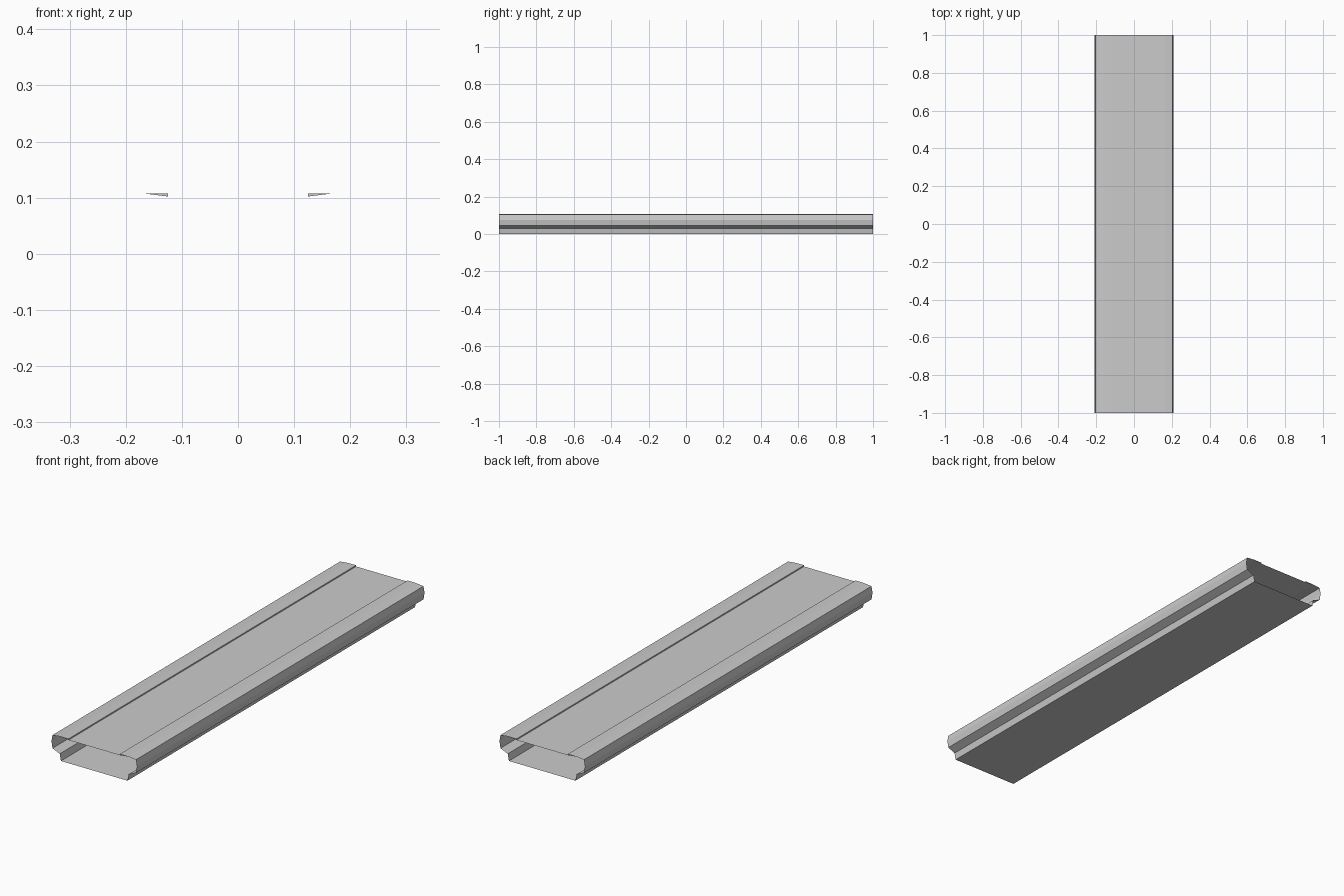
import bpy, bmesh

if "Cube" in bpy.data.objects:
    bpy.data.objects.remove(bpy.data.objects["Cube"])


def extrude_profile(name, points, closed_ends=False):
    """Sweep a closed x/z outline along the full length in y."""
    bm = bmesh.new()
    front = [bm.verts.new((x, -1, z)) for x, z in points]
    back = [bm.verts.new((x, 1, z)) for x, z in points]
    n = len(points)
    for i in range(n):
        j = (i + 1) % n
        bm.faces.new((front[i], front[j], back[j], back[i]))
    if closed_ends:
        bm.faces.new(front[::-1])
        bm.faces.new(back)
        bmesh.ops.recalc_face_normals(bm, faces=bm.faces)
    mesh = bpy.data.meshes.new(name)
    bm.to_mesh(mesh)
    bm.free()
    obj = bpy.data.objects.new(name, mesh)
    bpy.context.collection.objects.link(obj)
    return obj


# Open-ended hollow shell: flat bottom, undercut sides, recessed deck
half = [(0.162, 0), (0.168, 0.03), (0.203, 0.045), (0.208, 0.075),
        (0.203, 0.103), (0.165, 0.107), (0.125, 0.102)]
outline = half + [(-x, z) for x, z in reversed(half)]
extrude_profile("shell", outline)

# Thin solid wedge lips along both edges of the deck
for side, label in ((1, "right"), (-1, "left")):
    wedge = [(side * 0.125, 0.102), (side * 0.165, 0.107), (side * 0.125, 0.1075)]
    extrude_profile(label + "_lip", wedge, closed_ends=True)
